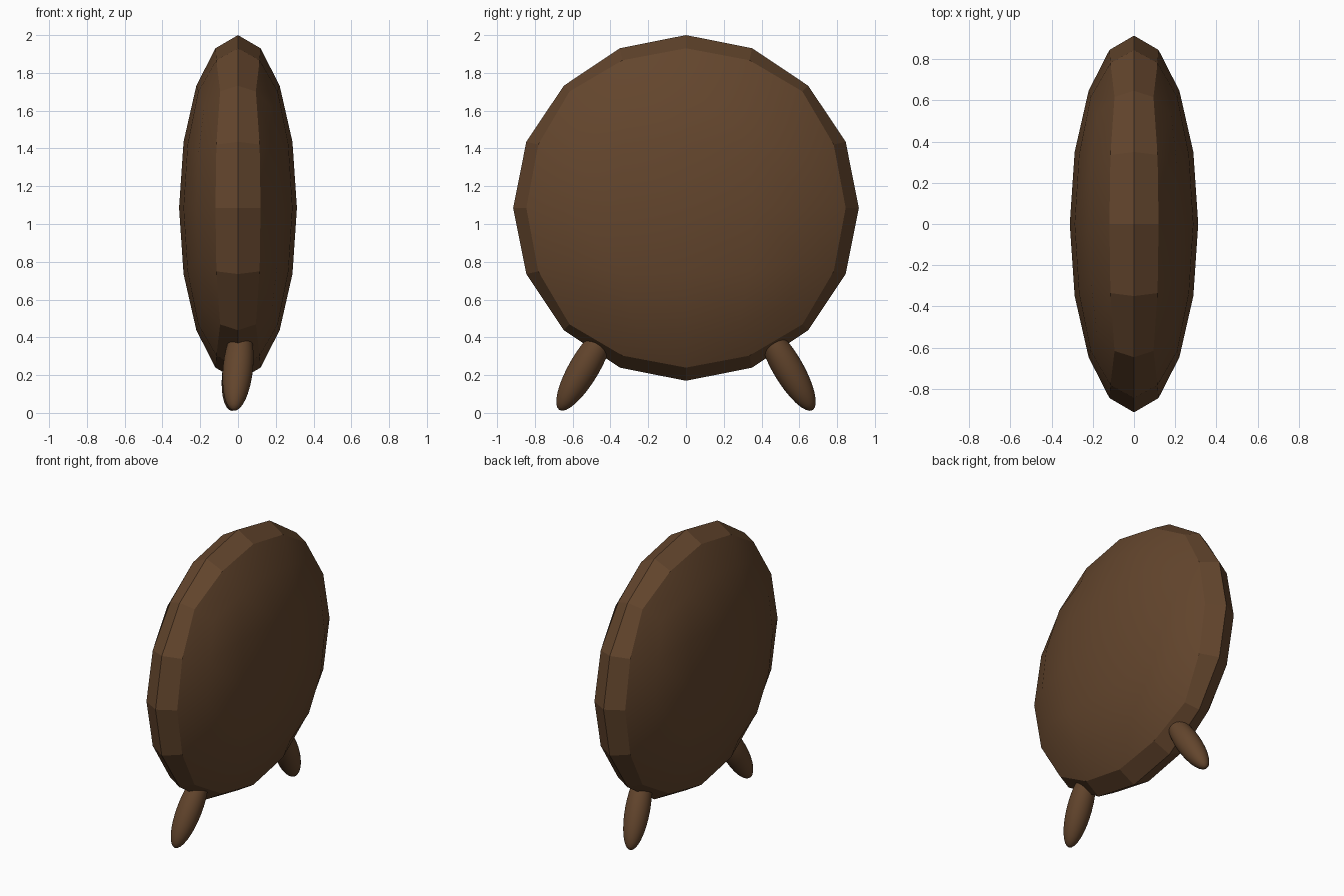
import bpy, bmesh
from mathutils import Vector, Matrix

if "Cube" in bpy.data.objects:
    bpy.data.objects.remove(bpy.data.objects["Cube"])

brown = bpy.data.materials.new("brown")
brown.diffuse_color = (0.125, 0.06, 0.026, 1)
brown.use_nodes = True
brown.node_tree.nodes["Principled BSDF"].inputs["Base Color"].default_value = brown.diffuse_color


def finish(bm, name, angle):
    me = bpy.data.meshes.new(name)
    bmesh.ops.recalc_face_normals(bm, faces=bm.faces)
    bm.to_mesh(me)
    bm.free()
    me.materials.append(brown)
    ob = bpy.data.objects.new(name, me)
    bpy.context.collection.objects.link(ob)
    bpy.ops.object.select_all(action='DESELECT')
    ob.select_set(True)
    bpy.context.view_layer.objects.active = ob
    bpy.ops.object.shade_smooth_by_angle(angle=angle)
    return ob


# Body: cube rounded into a low-poly ball, then flattened in x
bm = bmesh.new()
bmesh.ops.create_cube(bm, size=2)
for step in range(2):
    bmesh.ops.subdivide_edges(bm, edges=bm.edges[:], cuts=1, use_grid_fill=True)
    for v in bm.verts:
        # face centres come from edge midpoints, so normalising keeps even angles
        v.co.normalize()
for v in bm.verts:
    v.co = Vector((v.co.x * 0.312, v.co.y * 0.915, v.co.z * 0.915 + 1.085))
finish(bm, "body", 0.27)


# Legs: smooth slim ellipsoids splayed outwards
def leg(name, tip, top, radius):
    tip, top = Vector(tip), Vector(top)
    axis = top - tip
    rot = axis.to_track_quat('Z', 'Y').to_matrix().to_4x4()
    scale = Matrix.Diagonal((radius, radius, axis.length / 2, 1))
    b = bmesh.new()
    bmesh.ops.create_uvsphere(b, u_segments=32, v_segments=16, radius=1,
                              matrix=Matrix.Translation((tip + top) / 2) @ rot @ scale)
    finish(b, name, 0.8)


leg("front_leg", (-0.022, -0.67, 0.015), (0.022, -0.405, 0.465), 0.08)
leg("back_leg", (-0.035, 0.67, 0.015), (0.035, 0.405, 0.465), 0.08)
